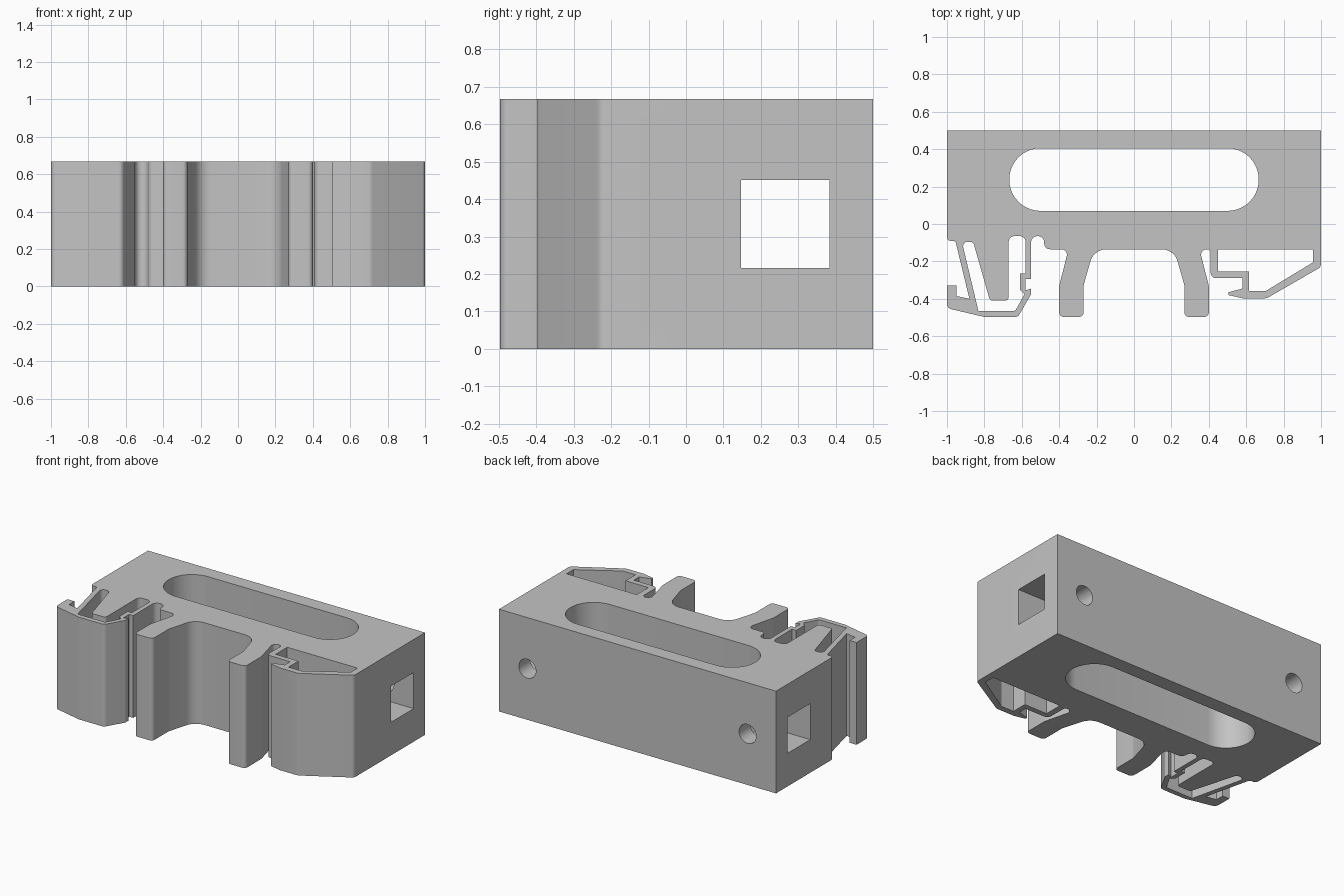
import bpy
import bmesh
from math import tan, pi
from mathutils import Vector, Matrix

HEIGHT = 0.667
ARC_STEPS = 10

cube = bpy.data.objects.get("Cube")
if cube:
    bpy.data.objects.remove(cube, do_unlink=True)


def make_material(name, value):
    material = bpy.data.materials.new(name)
    material.use_nodes = True
    colour = (value, value, value, 1)
    material.diffuse_color = colour
    material.node_tree.nodes["Principled BSDF"].inputs["Base Color"].default_value = colour
    return material


def rounded(corners):
    """Turn (x, y, optional radius) corners into a filleted closed outline."""
    outline = []
    count = len(corners)
    for i, corner in enumerate(corners):
        point = Vector(corner[:2])
        radius = corner[2] if len(corner) > 2 else 0
        if radius == 0:
            outline.append(point)
            continue
        to_prev = (Vector(corners[i - 1][:2]) - point).normalized()
        to_next = (Vector(corners[(i + 1) % count][:2]) - point).normalized()
        half_angle = to_prev.angle(to_next) / 2
        reach = radius / tan(half_angle)
        start, end = point + to_prev * reach, point + to_next * reach
        centre = point + (to_prev + to_next).normalized() * (reach**2 + radius**2) ** 0.5
        turn = (start - centre).angle_signed(end - centre)
        for step in range(ARC_STEPS + 1):
            # angle_signed is clockwise, so rotate by its negative
            spin = Matrix.Rotation(-turn * step / ARC_STEPS, 2)
            outline.append(centre + spin @ (start - centre))
    return outline


def add_object(name, bm):
    mesh = bpy.data.meshes.new(name)
    bmesh.ops.recalc_face_normals(bm, faces=bm.faces)
    bm.to_mesh(mesh)
    bm.free()
    obj = bpy.data.objects.new(name, mesh)
    bpy.context.collection.objects.link(obj)
    return obj


def extrude_profile(name, loops, height):
    """Fill an outline with holes and extrude it upward."""
    bm = bmesh.new()
    for loop in loops:
        verts = [bm.verts.new((p.x, p.y, 0)) for p in loop]
        for i, vert in enumerate(verts):
            bm.edges.new((verts[i - 1], vert))
    bmesh.ops.triangle_fill(bm, edges=bm.edges[:], use_beauty=True, normal=(0, 0, 1))
    result = bmesh.ops.extrude_face_region(bm, geom=bm.faces[:])
    top = [item for item in result["geom"] if isinstance(item, bmesh.types.BMVert)]
    bmesh.ops.translate(bm, verts=top, vec=(0, 0, height))
    return add_object(name, bm)


def cut(target, cutter):
    cutter.hide_render = True
    modifier = target.modifiers.new(cutter.name, "BOOLEAN")
    modifier.operation = "DIFFERENCE"
    modifier.solver = "EXACT"
    modifier.object = cutter
    bpy.context.view_layer.objects.active = target
    bpy.ops.object.modifier_apply(modifier=modifier.name)
    bpy.data.objects.remove(cutter, do_unlink=True)


# Spring latch on the -x side, from the back corner to the slot beside the leg
spring_latch = [
    (-1, 0.5), (-1, -0.09, 0.02), (-0.955, -0.09, 0.015), (-0.88, -0.4),
    (-0.95, -0.385), (-0.95, -0.33), (-1, -0.33), (-1, -0.45, 0.03),
    (-0.8, -0.497, 0.05), (-0.62, -0.497, 0.03), (-0.55, -0.375, 0.01),
    (-0.55, -0.345), (-0.58, -0.355), (-0.58, -0.295), (-0.55, -0.295),
    (-0.55, -0.065, 0.033), (-0.48, -0.065, 0.033), (-0.48, -0.135, 0.03),
]

# One leg, mirrored to make the pair with the arch between them
leg = [
    (-0.35, -0.135, 0.03), (-0.4, -0.33, 0.05), (-0.4, -0.497, 0.025),
    (-0.27, -0.497, 0.025), (-0.27, -0.33, 0.05), (-0.215, -0.135, 0.09),
]
other_leg = [(-x, y, r) for x, y, r in reversed(leg)]

# Hollow clip on the +x side, ending at the back corner
hollow_clip = [
    (0.41, -0.135, 0.02), (0.41, -0.29, 0.03), (0.58, -0.29), (0.58, -0.345),
    (0.505, -0.365), (0.505, -0.38), (0.58, -0.397), (0.71, -0.397, 0.04),
    (1, -0.23, 0.03), (1, 0.5),
]

# Openings: long slot, space around the latch post, space inside the clip
long_slot = [(-x, y, 0.167) for x, y in
             ((0.667, 0.405), (0.667, 0.07), (-0.667, 0.07), (-0.667, 0.405))]
latch_space = [
    (-0.92, -0.095, 0.024), (-0.832, -0.465), (-0.635, -0.465, 0.02),
    (-0.585, -0.375), (-0.61, -0.35), (-0.61, -0.265), (-0.58, -0.265),
    (-0.58, -0.065, 0.03), (-0.67, -0.065, 0.03), (-0.67, -0.41, 0.02),
    (-0.77, -0.41, 0.02), (-0.86, -0.095, 0.024),
]
clip_space = [
    (0.45, -0.135), (0.957, -0.135), (0.957, -0.205), (0.705, -0.358),
    (0.615, -0.358), (0.615, -0.255), (0.45, -0.255),
]

outer = spring_latch + leg + other_leg + hollow_clip
loops = [rounded(shape) for shape in (outer, long_slot, latch_space, clip_space)]
bracket = extrude_profile("clip_bracket", loops, HEIGHT)

# Square tunnel running from side to side
bm = bmesh.new()
bmesh.ops.create_cube(bm, size=1, matrix=Matrix.Translation((0, 0.265, HEIGHT / 2))
                      @ Matrix.Diagonal((3, 0.236, 0.235, 1)))
cut(bracket, add_object("tunnel_cutter", bm))

# Round holes in the back that open into the tunnel
for side in (-1, 1):
    bm = bmesh.new()
    bmesh.ops.create_cone(bm, cap_ends=True, segments=32, radius1=0.062,
                          radius2=0.062, depth=0.3,
                          matrix=Matrix.Translation((side * 0.795, 0.45, HEIGHT / 2))
                          @ Matrix.Rotation(pi / 2, 4, "X"))
    cut(bracket, add_object("screw_hole_cutter", bm))

# Finish
bracket.data.materials.clear()
bracket.data.materials.append(make_material("plain_grey", 0.55))
bpy.ops.object.select_all(action="DESELECT")
bracket.select_set(True)
bpy.context.view_layer.objects.active = bracket
bpy.ops.object.shade_smooth_by_angle(angle=pi / 6)
